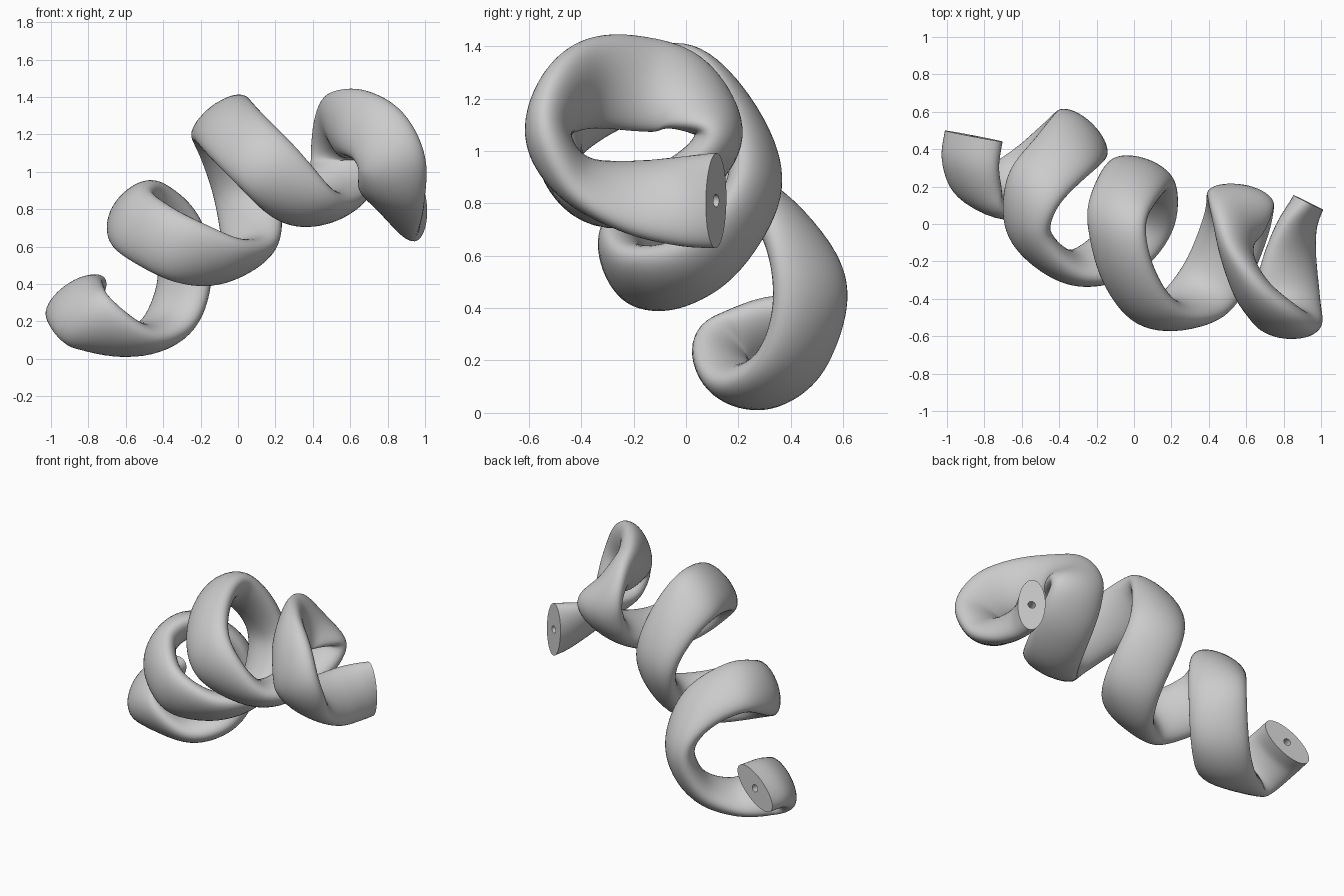
import bpy
import bmesh
import math
from mathutils import Vector

default_cube = bpy.data.objects.get("Cube")
if default_cube:
    bpy.data.objects.remove(default_cube, do_unlink=True)

# Centre line of the corkscrew, from the low end to the high end
PATH = [
    (-.857, .47, .325), (-.875, .31, .31), (-.8, .14, .205), (-.56, .235, .095),
    (-.365, .4, .19), (-.28, .48, .46), (-.36, .385, .71), (-.53, .2, .835),
    (-.575, -.02, .755), (-.45, -.18, .66), (-.28, -.24, .575), (-.06, -.13, .515),
    (.07, .08, .59), (.05, .268, .86), (-.025, .2, 1.12), (-.095, .01, 1.285),
    (-.025, -.29, 1.21), (.155, -.495, 1.03), (.39, -.355, .8), (.54, -.03, .87),
    (.57, .135, 1.06), (.545, 0, 1.215), (.55, -.17, 1.255), (.63, -.355, 1.262),
    (.75, -.48, 1.195), (.825, -.528, 1.045), (.82, -.42, .89), (.835, -.2, .825),
    (.87, -.02, .81), (.932, .115, .81),
]
# Direction of the broad side of the oval section at each path point
BROAD = [
    (-.8, .17, -.58), (-.77, .25, -.55), (-.72, .42, -.5), (-.73, .65, -.13),
    (-.75, .62, -.06), (-.7, .7, 0), (-.75, .55, -.35), (-.72, .45, -.52),
    (-.5, .1, -.85), (-.45, .2, -.85), (-.4, .3, -.85), (-.5, .65, -.55),
    (-.75, .6, -.2), (-.9, .35, -.1), (-.9, .2, -.3), (-.77, .1, -.58),
    (-.75, 0, -.65), (-.7, 0, -.7), (-.75, .5, -.3), (-.85, .45, -.1),
    (-.92, .15, .2), (-.6, 0, .78), (-.1, 0, 1), (.35, 0, .95),
    (.65, 0, .75), (.85, -.12, .4), (.93, -.12, -.2), (.72, 0, -.7),
    (.42, 0, -.9), (.1, .05, -1),
]
HALF_WIDTH, HALF_THICKNESS, BORE = .182, .088, .024
STEPS, SIDES, SMOOTHING = 10, 40, 10


def sample(points):
    """Interpolate the points with a smooth curve and relax small wobbles."""
    pts = [Vector(p) for p in points]
    pts = [2 * pts[0] - pts[1]] + pts + [2 * pts[-1] - pts[-2]]
    out = []
    for a, b, c, d in zip(pts, pts[1:], pts[2:], pts[3:]):
        for i in range(STEPS):
            t = i / STEPS
            out.append(b + (c - a) * (t / 2)
                       + (2 * a - 5 * b + 4 * c - d) * (t * t / 2)
                       + (3 * b - a - 3 * c + d) * (t ** 3 / 2))
    out.append(pts[-2])
    for _ in range(SMOOTHING):
        inner = [(p + 2 * q + r) / 4 for p, q, r in zip(out, out[1:], out[2:])]
        out = [out[0]] + inner + [out[-1]]
    return out


def ring(bm, centre, broad, thin, half_width, half_thickness):
    verts = []
    for i in range(SIDES):
        angle = math.tau * i / SIDES
        verts.append(bm.verts.new(centre + broad * (half_width * math.cos(angle))
                                  + thin * (half_thickness * math.sin(angle))))
    return verts


def bridge(bm, first, second):
    for i in range(SIDES):
        j = (i + 1) % SIDES
        bm.faces.new((first[i], first[j], second[j], second[i]))


# Loft the outer skin and the narrow bore along the centre line
bm = bmesh.new()
centres, broads = sample(PATH), sample(BROAD)
outer, bore = [], []
last = len(centres) - 1
for i, centre in enumerate(centres):
    tangent = (centres[min(i + 1, last)] - centres[max(i - 1, 0)]).normalized()
    broad = broads[i] - tangent * broads[i].dot(tangent)
    broad.normalize()
    thin = tangent.cross(broad)
    outer.append(ring(bm, centre, broad, thin, HALF_WIDTH, HALF_THICKNESS))
    bore.append(ring(bm, centre, broad, thin, BORE, BORE))
for i in range(last):
    bridge(bm, outer[i], outer[i + 1])
    bridge(bm, bore[i + 1], bore[i])

# Flat end faces around the bore
bridge(bm, bore[0], outer[0])
bridge(bm, outer[-1], bore[-1])
bmesh.ops.recalc_face_normals(bm, faces=bm.faces)

mesh = bpy.data.meshes.new("spiral_tube")
bm.to_mesh(mesh)
bm.free()
tube = bpy.data.objects.new("spiral_tube", mesh)
bpy.context.collection.objects.link(tube)

# Plain grey material
grey = bpy.data.materials.new("plain grey")
grey.use_nodes = True
colour = (.6, .6, .6, 1)
grey.diffuse_color = colour
grey.node_tree.nodes["Principled BSDF"].inputs["Base Color"].default_value = colour
mesh.materials.append(grey)

# Smooth skin with crisp end rims
bpy.ops.object.select_all(action="DESELECT")
tube.select_set(True)
bpy.context.view_layer.objects.active = tube
bpy.ops.object.shade_smooth_by_angle(angle=math.radians(40))
